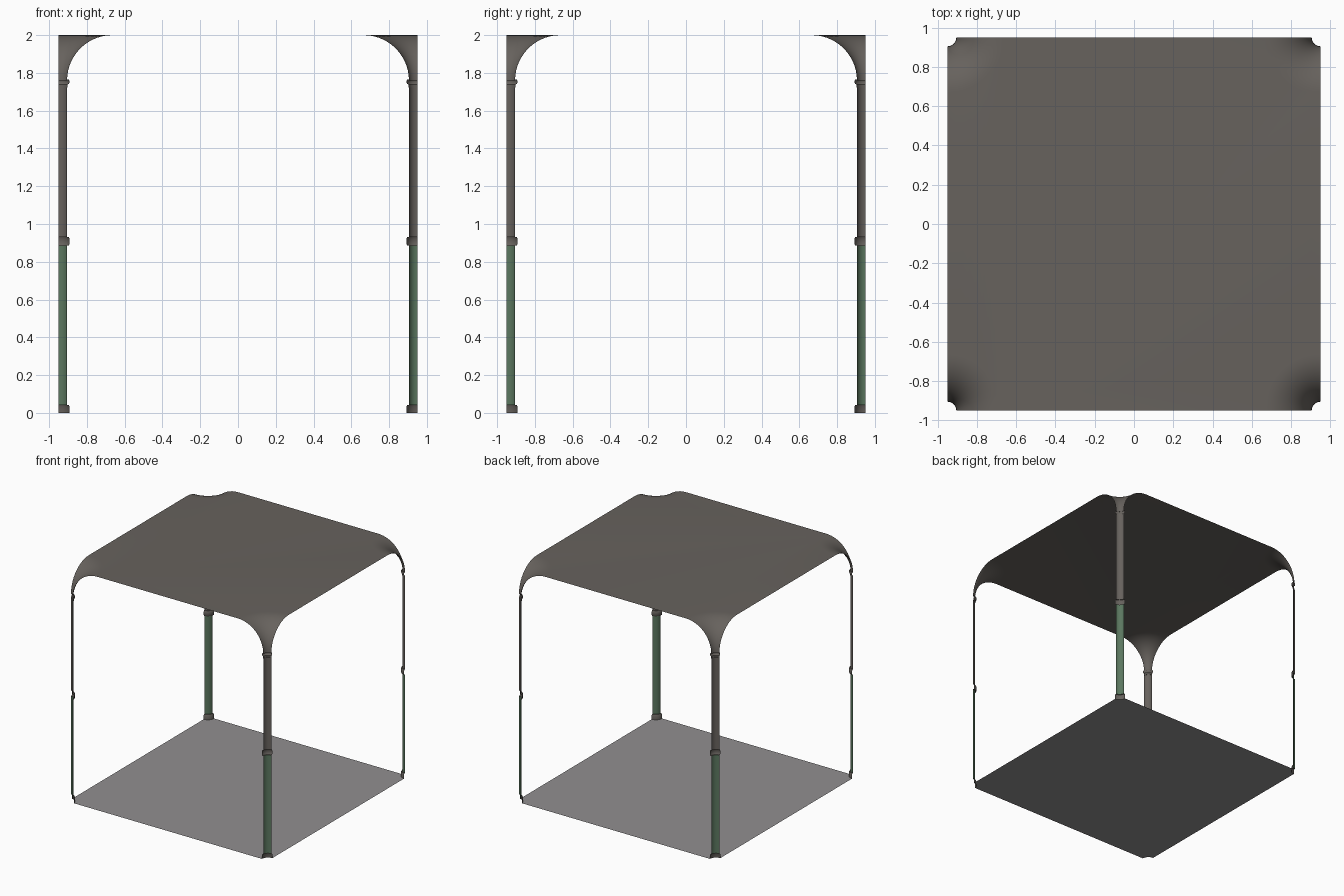
import bpy, bmesh, math

if "Cube" in bpy.data.objects:
    bpy.data.objects.remove(bpy.data.objects["Cube"])

H = 0.95          # half width of the bay
R = 0.045         # column radius
SEG = 10          # facets per quarter turn


def material(name, rgb):
    m = bpy.data.materials.new(name)
    m.diffuse_color = (*rgb, 1)
    m.use_nodes = True
    m.node_tree.nodes["Principled BSDF"].inputs["Base Color"].default_value = m.diffuse_color
    return m


STONE = material("brown_grey_stone", (0.135, 0.122, 0.110))
GREEN = material("green_paint", (0.105, 0.185, 0.115))
FLOOR = material("pale_grey_floor", (0.285, 0.275, 0.280))


def corner_point(k, r, i, z):
    """Point i on a quarter arc of radius r around corner k."""
    a = math.pi / 2 * i / SEG
    x, y = -H + r * math.cos(a), -H + r * math.sin(a)
    for _ in range(k):
        x, y = -y, x
    return (x, y, z)


def quarter_shell(bm, k, profile):
    """Sweep an (r, z) profile through the quarter turn at corner k."""
    rings = [[bm.verts.new(corner_point(k, r, i, z)) for i in range(SEG + 1)]
             for r, z in profile]
    for lo, hi in zip(rings, rings[1:]):
        for i in range(SEG):
            bm.faces.new((lo[i], lo[i + 1], hi[i + 1], hi[i]))
    return rings[-1]


def finish(bm, name, mat):
    me = bpy.data.meshes.new(name)
    bm.to_mesh(me)
    bm.free()
    ob = bpy.data.objects.new(name, me)
    bpy.context.collection.objects.link(ob)
    me.materials.append(mat)
    bpy.ops.object.select_all(action='DESELECT')
    ob.select_set(True)
    bpy.context.view_layer.objects.active = ob
    bpy.ops.object.shade_smooth_by_angle(angle=math.radians(35))
    return ob


# Column parts: (name, material, profile of radius and height)
parts = [
    ("base", STONE, [(0.058, 0), (0.058, 0.034), (0.053, 0.043), (R, 0.043)]),
    ("lower_shaft", GREEN, [(R, 0.043), (R, 0.885)]),
    ("middle_collar", STONE, [(R, 0.885), (0.053, 0.885), (0.058, 0.893),
                              (0.058, 0.922), (0.053, 0.932), (R, 0.932)]),
    ("upper_shaft", STONE, [(R, 0.932), (R, 1.722)]),
    ("capital", STONE, [(R, 1.722), (0.048, 1.722), (0.048, 1.738), (0.054, 1.742),
                        (0.057, 1.748), (0.057, 1.758), (0.054, 1.764), (R, 1.764)]),
]
corners = ["front_left", "front_right", "back_right", "back_left"]
for k, corner in enumerate(corners):
    for name, mat, profile in parts:
        bm = bmesh.new()
        quarter_shell(bm, k, profile)
        finish(bm, f"{corner}_{name}", mat)

# Vault: four trumpet-shaped fans meeting a flat ceiling
bm = bmesh.new()
FAN, STEPS = 0.24, 14
fan = [(R + FAN * (1 - math.cos(t)), 1.76 + FAN * math.sin(t))
       for t in (math.pi / 2 * s / STEPS for s in range(STEPS + 1))]
outline = []
for k in range(4):
    outline += reversed(quarter_shell(bm, k, fan))
bm.faces.new(list(reversed(outline)))
finish(bm, "vault", STONE)

# Floor slab with corners cut around the column bases
bm = bmesh.new()
outline = [bm.verts.new(corner_point(k, 0.058, i, 0))
           for k in range(4) for i in range(SEG, -1, -1)]
bm.faces.new(outline)
finish(bm, "floor", FLOOR)
